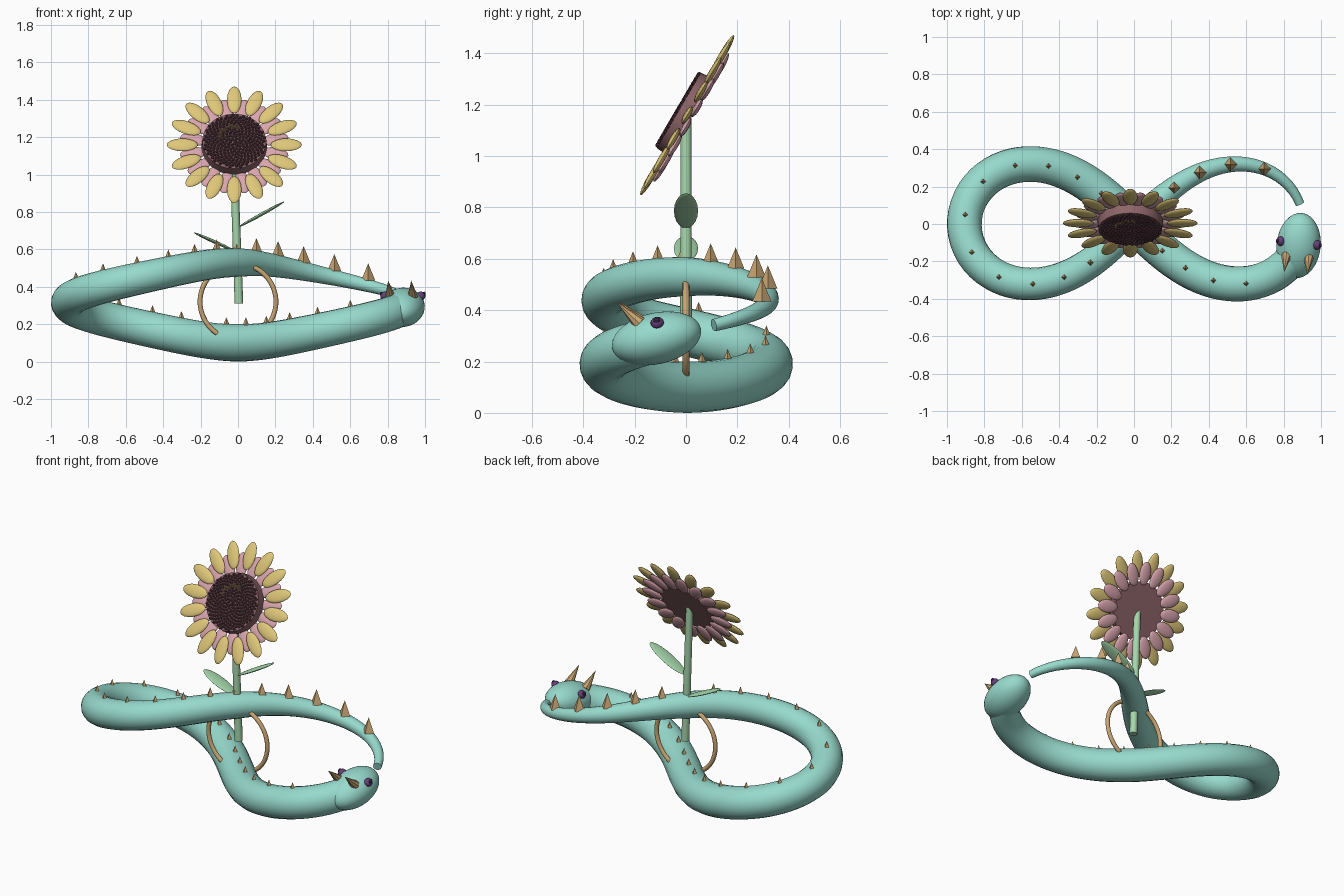
import bpy, bmesh, math
from math import sin, cos, radians
from mathutils import Matrix, Vector

cube = bpy.data.objects.get("Cube")
if cube:
    bpy.data.objects.remove(cube, do_unlink=True)


def material(name, *rgb):
    m = bpy.data.materials.new(name)
    m.use_nodes = True
    m.diffuse_color = (*rgb, 1)
    m.node_tree.nodes["Principled BSDF"].inputs["Base Color"].default_value = (*rgb, 1)
    return m


teal = material("teal skin", 0.31, 0.70, 0.61)
tan = material("tan horn", 0.58, 0.38, 0.17)
yellow = material("yellow petal", 0.73, 0.57, 0.19)
pink = material("pink petal", 0.70, 0.38, 0.43)
mauve = material("mauve disc", 0.27, 0.13, 0.14)
maroon = material("maroon seed", 0.10, 0.04, 0.055)
olive = material("olive seed", 0.25, 0.19, 0.06)
stem_green = material("stem green", 0.38, 0.68, 0.41)
purple = material("purple eye", 0.13, 0.05, 0.20)
dark = material("dark pupil", 0.03, 0.015, 0.035)


def smooth(ob):
    bpy.ops.object.select_all(action="DESELECT")
    ob.select_set(True)
    bpy.context.view_layer.objects.active = ob
    bpy.ops.object.shade_smooth_by_angle(angle=radians(40))


def finish(bm, name, *mats, flat=False):
    me = bpy.data.meshes.new(name)
    bm.to_mesh(me)
    bm.free()
    ob = bpy.data.objects.new(name, me)
    bpy.context.collection.objects.link(ob)
    for m in mats:
        me.materials.append(m)
    if not flat:
        smooth(ob)
    return ob


def ball(bm, frame, at, size, seg=16):
    m = frame @ Matrix.Translation(at) @ Matrix.Diagonal((*size, 1))
    bmesh.ops.create_uvsphere(bm, u_segments=seg, v_segments=seg // 2 + 2, radius=1, matrix=m)


def cone(bm, a, b, r1, r2, sides):
    a, b = Vector(a), Vector(b)
    d = b - a
    q = d.to_track_quat("Z", "Y") if abs(d.x) + abs(d.y) > 1e-6 else Matrix.Identity(3).to_quaternion()
    m = Matrix.Translation((a + b) / 2) @ q.to_matrix().to_4x4()
    bmesh.ops.create_cone(bm, cap_ends=True, segments=sides, radius1=r1, radius2=r2,
                          depth=d.length, matrix=m)


# Figure-eight path: angle runs from the head (0) to the tail (360)
def path(deg):
    t = -radians(deg)
    k = 0.907 / (1 + sin(t) ** 2)
    return Vector((k * cos(t), k * sin(t) * cos(t), 0.315 + 0.215 * sin(t)))


GIRTH = [(0, 0.09), (90, 0.1), (180, 0.093), (270, 0.077), (322, 0.042), (360, 0.02)]


def girth(deg):
    for (a, ra), (b, rb) in zip(GIRTH, GIRTH[1:]):
        if deg <= b:
            return ra + (rb - ra) * (deg - a) / (b - a)


# Serpent body
curve = bpy.data.curves.new("body", "CURVE")
curve.dimensions = "3D"
curve.bevel_depth = 1
curve.bevel_resolution = 8
curve.use_fill_caps = True
steps = [9 + i * 344 / 140 for i in range(141)]
spline = curve.splines.new("POLY")
spline.points.add(len(steps) - 1)
for p, deg in zip(spline.points, steps):
    p.co = (*path(deg), 1)
    p.radius = girth(deg)
body = bpy.data.objects.new("body", curve)
bpy.context.collection.objects.link(body)
curve.materials.append(teal)
bpy.ops.object.select_all(action="DESELECT")
body.select_set(True)
bpy.context.view_layer.objects.active = body
bpy.ops.object.convert(target="MESH")
smooth(body)

# Back spikes, growing toward the tail
bm = bmesh.new()
for k in range(24):
    deg = 32 + 13.17 * k
    grow = min(max((deg - 235) / 75, 0), 1)
    base = path(deg) + Vector((0, 0, girth(deg) - 0.006))
    cone(bm, base, base + Vector((0, 0, 0.042 + 0.048 * grow)), 0.017 + 0.02 * grow, 0, 4)
finish(bm, "back_spikes", tan, flat=True)

# Head, eyes and horns share one tilted frame
turn = Vector((0.1, 0.97, 0.22)).to_track_quat("Y", "Z").to_matrix().to_4x4()
head_frame = Matrix.Translation((0.88, -0.115, 0.29)) @ turn
bm = bmesh.new()
ball(bm, head_frame, (0, 0, 0), (0.118, 0.178, 0.1), 32)
finish(bm, "head", teal)
for side, label in ((1, "left"), (-1, "right")):
    bm = bmesh.new()
    ball(bm, head_frame, (side * 0.097, 0.026, 0.056), (0.024, 0.026, 0.024))
    finish(bm, label + "_eye", purple)
    bm = bmesh.new()
    ball(bm, head_frame, (side * 0.115, 0.028, 0.066), (0.008, 0.013, 0.013), 12)
    finish(bm, label + "_pupil", dark)
    bm = bmesh.new()
    cone(bm, head_frame @ Vector((side * 0.06, -0.045, 0.07)),
         head_frame @ Vector((side * 0.062, -0.115, 0.172)), 0.028, 0, 8)
    finish(bm, label + "_horn", tan, flat=True)

# Upright ring linking the two strands
bpy.ops.mesh.primitive_torus_add(location=(0, 0, 0.32), rotation=(math.pi / 2, 0, 0),
                                 major_radius=0.203, minor_radius=0.013,
                                 major_segments=64, minor_segments=12)
ring = bpy.context.object
ring.name = "ring"
ring.data.materials.append(tan)
smooth(ring)

# Stem and leaves
bm = bmesh.new()
cone(bm, (0.005, 0, 0.31), (-0.025, 0, 1.15), 0.023, 0.021, 16)
finish(bm, "stem", stem_green)
for name, at, tilt, length in (("left_leaf", (0.125, 0, 0.787), -29, 0.14),
                               ("right_leaf", (-0.125, 0, 0.64), 24, 0.12)):
    bm = bmesh.new()
    frame = Matrix.Translation(at) @ Matrix.Rotation(radians(tilt), 4, "Y")
    ball(bm, frame, (0, 0, 0), (length, 0.047, 0.009), 20)
    finish(bm, name, stem_green)

# Flower head, tilted back
flower = Matrix.Translation((-0.02, 0.008, 1.157)) @ Matrix.Rotation(radians(59.7), 4, "X")
bm = bmesh.new()
bmesh.ops.create_cone(bm, cap_ends=True, segments=48, radius1=0.175, radius2=0.17, depth=0.055,
                      matrix=flower @ Matrix.Translation((0, 0, 0.014)))
finish(bm, "flower_disc", mauve)

# Two rows of petals
for name, mat, offset, reach, depth in (("outer_petals", yellow, 0, 0.278, 0.004),
                                        ("inner_petals", pink, 0.5, 0.225, -0.014)):
    bm = bmesh.new()
    for i in range(16):
        frame = flower @ Matrix.Rotation((i + offset) * math.tau / 16, 4, "Z")
        ball(bm, frame, (0, reach, depth), (0.039, 0.083 if offset == 0 else 0.07, 0.013))
    finish(bm, name, mat)

# Seeds in a sunflower spiral, a short arc of them olive
bm = bmesh.new()
count = 260
for i in range(count):
    r = 0.164 * math.sqrt((i + 0.5) / count)
    a = i * math.pi * (3 - math.sqrt(5))
    at = Vector((r * cos(a), r * sin(a), 0.044))
    made = bmesh.ops.create_icosphere(bm, subdivisions=1, radius=0.0095,
                                      matrix=flower @ Matrix.Translation(at))
    if 0.08 < r < 0.1 and at.y > 0.02 and at.x < 0.03:
        for f in {f for v in made["verts"] for f in v.link_faces}:
            f.material_index = 1
finish(bm, "seeds", maroon, olive)
